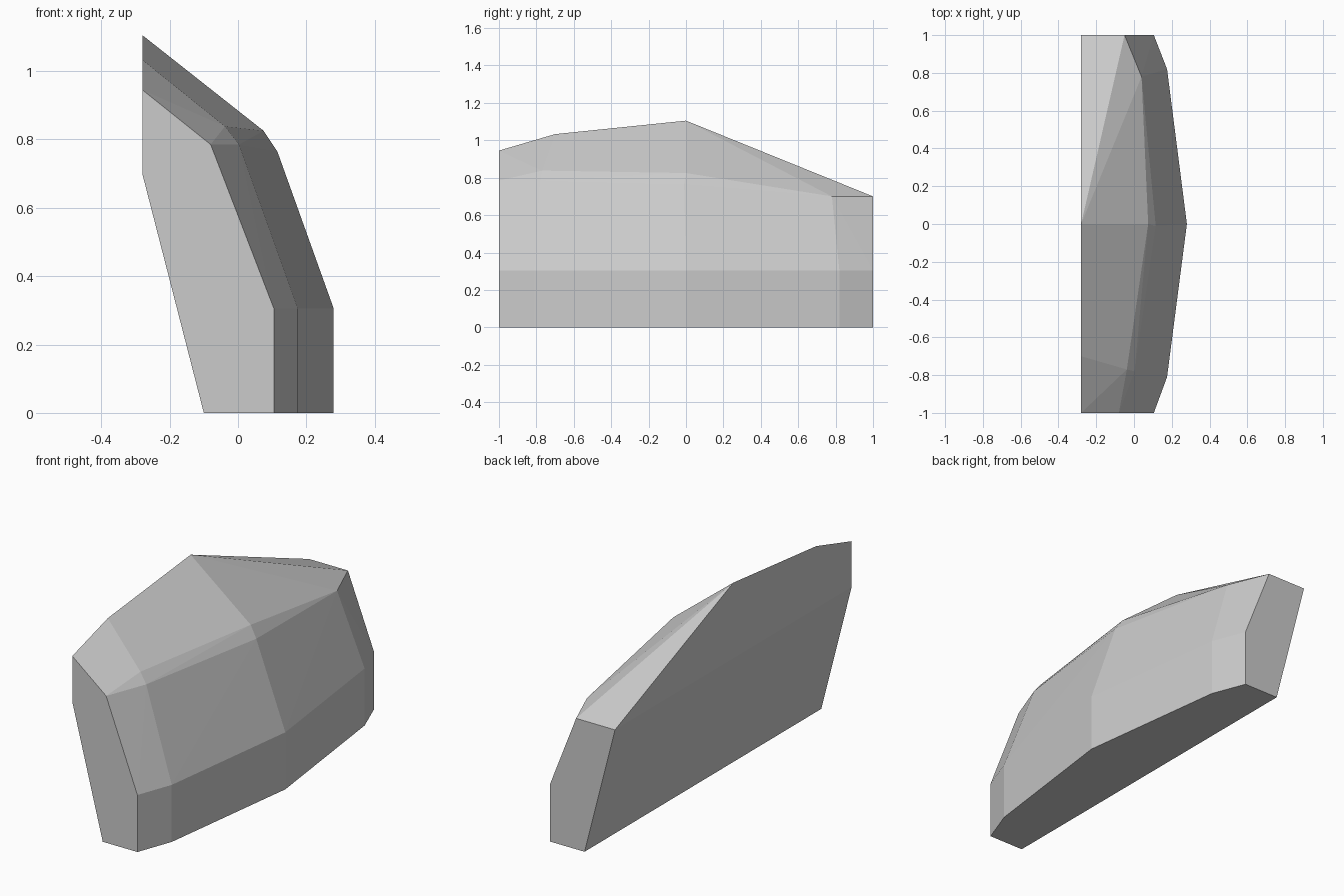
import bpy
import bmesh

if "Cube" in bpy.data.objects:
    bpy.data.objects.remove(bpy.data.objects["Cube"])

# Faceted shell: lengthwise stations, wrapped as one convex body
FLAT_X = -0.28    # plane of the upright back
BACK_Z = 0.70     # where the sloping back meets the upright back
FOOT_X = -0.10    # back edge of the base
BELT_Z = 0.305    # top of the upright front band

points = []

# Base and front band: (y, front x)
for y, x in [(-1, 0.105), (-0.81, 0.175), (0, 0.28), (0.82, 0.175), (1, 0.105)]:
    points += [(x, y, 0), (x, y, BELT_Z)]

# Back edges, the same at both ends
for y in (-1, 1):
    points += [(FOOT_X, y, 0), (FLAT_X, y, BACK_Z)]

# Crown ridge along the back: (y, z)
points += [(FLAT_X, y, z) for y, z in [(-1, 0.945), (-0.7, 1.033), (0, 1.105)]]

# Bevelled shoulder between front and crown
points += [
    (-0.08, -1, 0.785),
    (0.003, -0.78, 0.785), (-0.038, -0.77, 0.838),
    (0.115, -0.01, 0.765), (0.075, 0, 0.825),
    (0.04, 0.78, 0.70),
    (-0.05, 1, 0.70),
]

bm = bmesh.new()
for p in points:
    bm.verts.new(p)
bmesh.ops.convex_hull(bm, input=bm.verts)
loose = [v for v in bm.verts if not v.link_faces]
bmesh.ops.delete(bm, geom=loose, context='VERTS')
bmesh.ops.recalc_face_normals(bm, faces=bm.faces)

mesh = bpy.data.meshes.new("faceted_shell")
bm.to_mesh(mesh)
bm.free()

grey = bpy.data.materials.new("plain grey")
grey.diffuse_color = (0.6, 0.6, 0.6, 1)
grey.use_nodes = True
grey.node_tree.nodes["Principled BSDF"].inputs["Base Color"].default_value = grey.diffuse_color
mesh.materials.append(grey)

shell = bpy.data.objects.new("faceted_shell", mesh)
bpy.context.collection.objects.link(shell)
